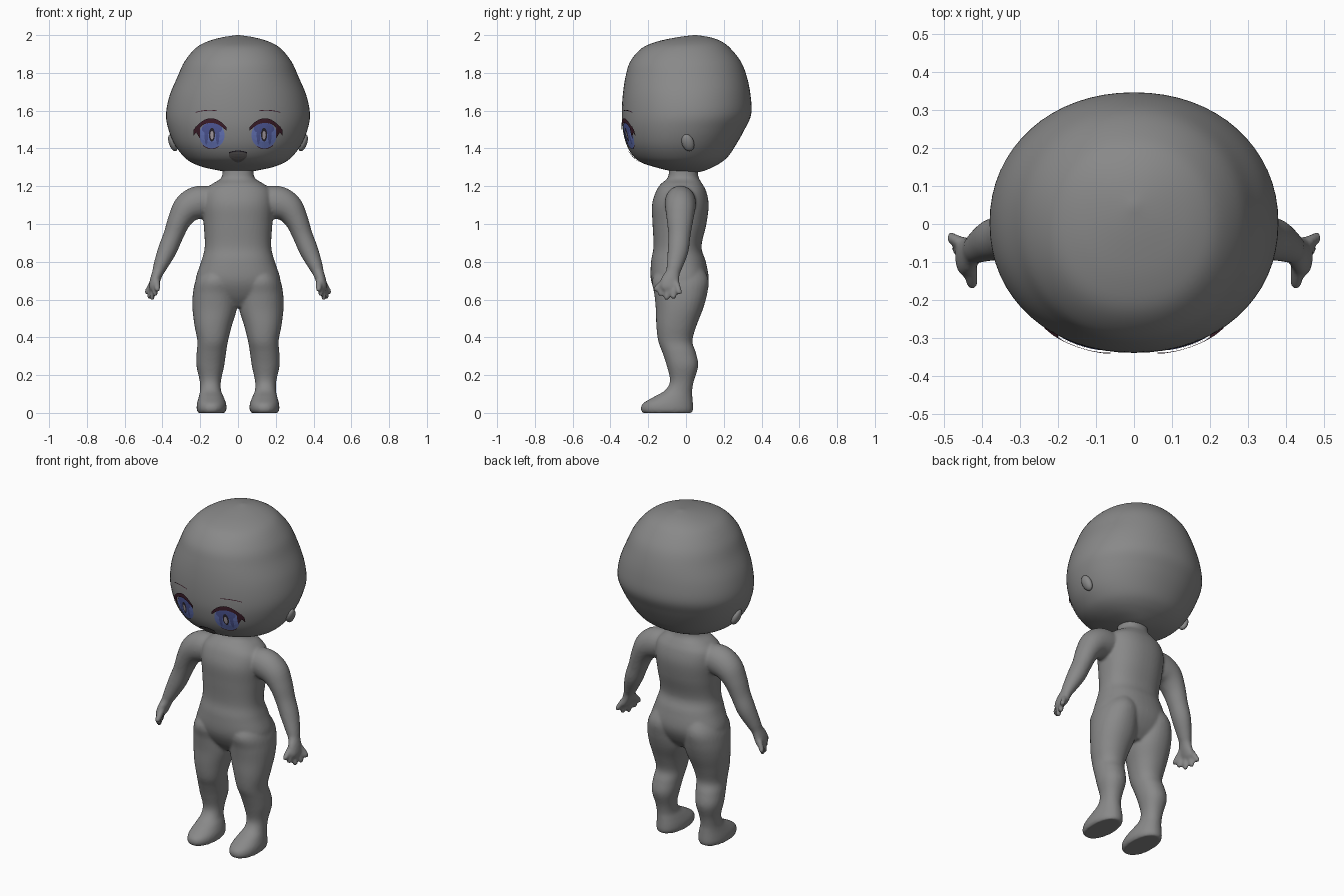
import bpy, bmesh, math
from mathutils import Vector
from mathutils.bvhtree import BVHTree

old = bpy.data.objects.get("Cube")
if old:
    bpy.data.objects.remove(old)


def material(name, r, g, b):
    m = bpy.data.materials.new(name)
    m.use_nodes = True
    m.diffuse_color = (r, g, b, 1)
    for n in m.node_tree.nodes:
        if n.type == 'BSDF_PRINCIPLED':
            n.inputs["Base Color"].default_value = (r, g, b, 1)
            n.inputs["Roughness"].default_value = 0.8
    return m


skin = material("grey skin", .25, .25, .25)
mouth_grey = material("mouth grey", .13, .12, .12)
lash_red = material("dark maroon", .045, .012, .022)
blue = material("iris blue", .14, .19, .52)
deep_blue = material("deep blue", .08, .1, .32)
pupil_black = material("pupil black", .025, .02, .03)
shine = material("pale shine", .42, .37, .4)


def curve(rows, steps):
    """Smooth rows of numbers with a Catmull-Rom curve."""
    out = []
    for i in range(len(rows) - 1):
        a, b, c, d = (rows[max(0, min(len(rows) - 1, k))] for k in range(i - 1, i + 3))
        for s in range(steps):
            t = s / steps
            out.append([q + .5 * t * (r - p + t * (2*p - 5*q + 4*r - w + t * (3*(q - r) + w - p)))
                        for p, q, r, w in zip(a, b, c, d)])
    return out + [list(rows[-1])]


def tube(bm, rows, upright=False, power=2.0, segs=32, steps=5, side=1):
    """Skin rings (x, y, z, depth radius, width radius) into a closed tube."""
    pts = curve(rows, steps)
    pos = [Vector(p[:3]) for p in pts]
    rings = []
    for i, p in enumerate(pts):
        axis = pos[min(i + 1, len(pos) - 1)] - pos[max(i - 1, 0)]
        axis = Vector((0, 0, 1)) if upright else axis.normalized()
        u = Vector((0, 1, 0))
        u = (u - axis * u.dot(axis)).normalized()
        v = axis.cross(u)
        ring = []
        for k in range(segs):
            c, s = math.cos(math.tau * k / segs), math.sin(math.tau * k / segs)
            c, s = (math.copysign(abs(q) ** (2 / power), q) for q in (c, s))
            q = pos[i] + u * p[3] * c + v * p[4] * s
            ring.append(bm.verts.new((q.x * side, q.y, q.z)))
        rings.append(ring)
    for a, b in zip(rings, rings[1:]):
        for k in range(segs):
            n = (k + 1) % segs
            bm.faces.new((a[k], a[n], b[n], b[k]))
    bm.faces.new(rings[0])
    bm.faces.new(rings[-1])


def stack(bm, rows, **kw):
    """Upright tube from rows (z, x min, x max, y front, y back)."""
    tube(bm, [((a + b) / 2, (f + k) / 2, z, (k - f) / 2, (b - a) / 2)
              for z, a, b, f, k in rows], upright=True, **kw)


def finish(bm, name, mat):
    bmesh.ops.recalc_face_normals(bm, faces=bm.faces)
    me = bpy.data.meshes.new(name)
    bm.to_mesh(me)
    bm.free()
    me.materials.append(mat)
    me.polygons.foreach_set("use_smooth", [True] * len(me.polygons))
    ob = bpy.data.objects.new(name, me)
    bpy.context.scene.collection.objects.link(ob)
    return ob


# Head
bm = bmesh.new()
head_rows = [(1.275, .05, -.03, .07), (1.283, .10, -.09, .10), (1.3, .18, -.16, .14),
             (1.325, .245, -.235, .185), (1.36, .29, -.28, .225), (1.42, .335, -.315, .265),
             (1.5, .368, -.335, .31), (1.58, .381, -.34, .345), (1.68, .362, -.335, .342),
             (1.78, .32, -.32, .322), (1.86, .283, -.295, .29), (1.93, .225, -.235, .235),
             (1.965, .165, -.155, .19), (1.988, .085, -.05, .13), (2.0, .008, .04, .056)]
stack(bm, [(z, -w, w, f, b) for z, w, f, b in head_rows], power=2.1, segs=64)
bmesh.ops.recalc_face_normals(bm, faces=bm.faces)
surface = BVHTree.FromBMesh(bm)
finish(bm, "head", skin)

# Ears
for side, label in ((1, "left"), (-1, "right")):
    bm = bmesh.new()
    bmesh.ops.create_uvsphere(bm, u_segments=20, v_segments=12, radius=1)
    for v in bm.verts:
        x, y, z = v.co
        v.co = (side * (.345 + .022 * x + .012 * z), .01 + .033 * y - .008 * z, 1.43 + .045 * z)
    finish(bm, label + "_ear", skin)

# Body: torso, legs, arms and hands fused into one skin
bm = bmesh.new()
torso = [(.56, .08, -.10, .04), (.62, .2, -.15, .09), (.7, .225, -.185, .12), (.8, .195, -.185, .105),
         (.88, .176, -.172, .082), (1.0, .182, -.177, .108), (1.1, .19, -.18, .12),
         (1.17, .18, -.16, .108), (1.21, .14, -.135, .088), (1.235, .098, -.105, .072),
         (1.26, .083, -.092, .064), (1.33, .08, -.085, .06)]
stack(bm, [(z, -w, w, f, b) for z, w, f, b in torso], power=2.3, segs=48)

leg = [(.0, .07, .212, -.23, .032), (.02, .061, .219, -.24, .038), (.05, .063, .217, -.228, .037),
       (.085, .076, .208, -.17, .034), (.12, .09, .201, -.11, .033), (.17, .09, .203, -.085, .042),
       (.25, .073, .22, -.102, .065), (.32, .063, .219, -.125, .052), (.38, .053, .215, -.147, .034),
       (.46, .033, .23, -.157, .055), (.55, .006, .241, -.16, .09), (.63, .004, .239, -.168, .112),
       (.71, .01, .22, -.178, .118), (.8, .04, .16, -.12, .07)]
arm = [(.1, -.03, 1.12, .075, .07), (.2, -.03, 1.115, .082, .088), (.265, -.03, 1.085, .08, .08),
       (.31, -.032, 1.02, .07, .062), (.342, -.035, .94, .059, .053), (.375, -.042, .86, .055, .05),
       (.41, -.06, .78, .043, .038), (.425, -.07, .742, .038, .03), (.44, -.083, .70, .05, .027),
       (.452, -.085, .665, .05, .021), (.455, -.085, .648, .035, .012)]
tips = [(.437, -.137, .622), (.455, -.103, .602), (.47, -.066, .607), (.486, -.034, .632)]
for side in (1, -1):
    stack(bm, leg, side=side, power=2.15)
    tube(bm, arm, side=side)
    for i, tip in enumerate(tips):
        root = Vector((.442 + .005 * i, -.115 + .022 * i, .685))
        tip = Vector(tip)
        end = tip + (tip - root).normalized() * .004
        tube(bm, [(*root, .015, .015), (*root.lerp(tip, .75), .0155, .0145),
                  (*tip, .012, .011), (*end, .005, .005)], side=side, segs=12)
    # Thumb
    tube(bm, [(.433, -.085, .715, .022, .02), (.43, -.125, .685, .019, .018),
              (.427, -.158, .655, .015, .015), (.427, -.168, .645, .006, .006)],
         side=side, segs=12)
body = finish(bm, "body", skin)
mod = body.modifiers.new("fuse", 'REMESH')
mod.mode = 'VOXEL'
mod.voxel_size = .008
mod = body.modifiers.new("soften", 'SMOOTH')
mod.iterations = 5
bpy.context.view_layer.update()
fused = bpy.data.meshes.new_from_object(body.evaluated_get(bpy.context.evaluated_depsgraph_get()))
body.modifiers.clear()
body.data = fused
fused.materials.clear()
fused.materials.append(skin)
fused.polygons.foreach_set("use_smooth", [True] * len(fused.polygons))


def plate(name, mat, x0, x1, low, high, lift, side=1, cols=20, rows=4):
    """Thin face detail between two height curves, laid onto the head."""
    bm = bmesh.new()
    grid = []
    for i in range(cols + 1):
        x = (x0 + x1) / 2 - (x1 - x0) / 2 * math.cos(math.pi * i / cols)
        col = []
        for j in range(rows + 1):
            z = low(x) + (high(x) - low(x)) * j / rows
            y = surface.ray_cast(Vector((x * side, -1, z)), Vector((0, 1, 0)))[0].y
            col.append(bm.verts.new((x * side, y - lift, z)))
        grid.append(col)
    for a, b in zip(grid, grid[1:]):
        for j in range(rows):
            q = (a[j], b[j], b[j + 1], a[j + 1])
            bm.faces.new(q if side > 0 else q[::-1])
    me = bpy.data.meshes.new(name)
    bm.to_mesh(me)
    bm.free()
    me.materials.append(mat)
    ob = bpy.data.objects.new(name, me)
    bpy.context.scene.collection.objects.link(ob)


def oval(name, mat, cx, cz, rx, rz, lift, side=1):
    def rise(x):
        return rz * math.sqrt(max(0, 1 - ((x - cx) / rx) ** 2))
    plate(name, mat, cx - rx, cx + rx, lambda x: cz - rise(x), lambda x: cz + rise(x), lift, side)


def arch(x, peak, drop):
    return peak - drop * ((x - .143) / .085) ** 2


# Eyes, lashes and brows
for side, label in ((1, "left_"), (-1, "right_")):
    oval(label + "iris", blue, .138, 1.47, .067, .07, .002, side)
    oval(label + "iris_shade", deep_blue, .138, 1.505, .054, .03, .0035, side)
    for dx in (-.03, .03):
        oval(label + "iris_band", deep_blue, .138 + dx, 1.47, .009, .05, .004, side)
    oval(label + "pupil", pupil_black, .138, 1.473, .016, .036, .005, side)
    oval(label + "pupil_shine", shine, .138, 1.47, .009, .022, .0065, side)
    plate(label + "upper_lash", lash_red, .062, .236,
          lambda x: arch(x, 1.535, .045) - max(0, x - .19) * .35,
          lambda x: arch(x, 1.56, .052), .009, side)
    plate(label + "lash_wing", lash_red, .2, .226, lambda x: 1.45 + (x - .2) * 1.6,
          lambda x: 1.515, .008, side)
    plate(label + "lower_lash", lash_red, .1, .185,
          lambda x: 1.396 + 9 * (x - .14) ** 2, lambda x: 1.4 + 9 * (x - .14) ** 2, .004, side)
    plate(label + "brow", lash_red, .11, .225,
          lambda x: 1.6 - 2 * (x - .15) ** 2, lambda x: 1.604 - 2 * (x - .15) ** 2, .004, side)

# Mouth
plate("mouth", mouth_grey, -.048, .048, lambda x: 1.326 + 14 * x * x,
      lambda x: 1.386 - 4 * x * x, .006)
plate("upper_lip_line", pupil_black, -.048, .048, lambda x: 1.383 - 4 * x * x,
      lambda x: 1.389 - 4 * x * x, .008)
